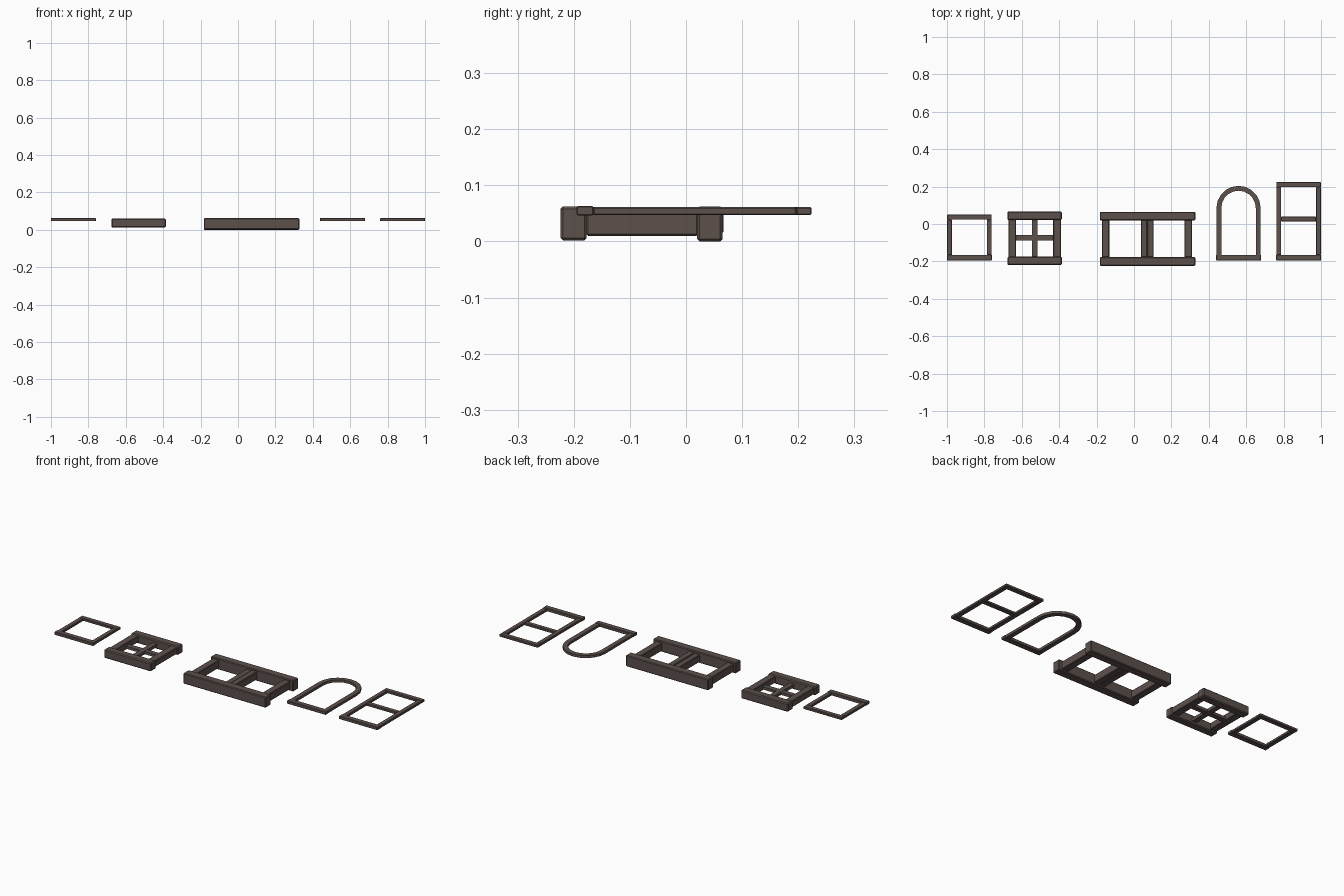
import bpy, bmesh, math

if "Cube" in bpy.data.objects:
    bpy.data.objects.remove(bpy.data.objects["Cube"])

wood = bpy.data.materials.new("dark_brown_wood")
wood.diffuse_color = (0.108, 0.082, 0.073, 1)
wood.use_nodes = True
wood.node_tree.nodes["Principled BSDF"].inputs["Base Color"].default_value = wood.diffuse_color


def finish(bm, name, bevel=0.0):
    bmesh.ops.recalc_face_normals(bm, faces=bm.faces)
    me = bpy.data.meshes.new(name)
    bm.to_mesh(me)
    bm.free()
    me.materials.append(wood)
    ob = bpy.data.objects.new(name, me)
    bpy.context.collection.objects.link(ob)
    if bevel:
        m = ob.modifiers.new("chamfer", "BEVEL")
        m.width = bevel
        m.segments = 1
    return ob


def bars(name, boxes, bevel=0.003):
    """One object made of boxes given as x0, x1, y0, y1, z0, z1."""
    bm = bmesh.new()
    for x0, x1, y0, y1, z0, z1 in boxes:
        vs = bmesh.ops.create_cube(bm, size=1)["verts"]
        for v in vs:
            v.co.x = x1 if v.co.x > 0 else x0
            v.co.y = y1 if v.co.y > 0 else y0
            v.co.z = z1 if v.co.z > 0 else z0
    return finish(bm, name, bevel)


Z0, Z1 = 0.047, 0.061      # thin frames


def thin_frame(name, x0, x1, top, mid=None):
    w, b = 0.027, -0.165
    bars(name + "_stiles", [(x0 + .001, x0 + w, b, top - w, Z0, Z1),
                            (x1 - w, x1 - .001, b, top - w, Z0, Z1)], 0.002)
    rails = [(x0 + .001, x1 - .001, top - w, top, Z0, Z1)]
    if mid is not None:
        rails.append((x0 + w, x1 - w, mid - .013, mid + .013, Z0, Z1 - .001))
    bars(name + "_rails", rails, 0.002)
    bars(name + "_sill", [(x0, x1, -0.195, b, Z0 - .001, Z1 + .002)], 0.002)


thin_frame("square_window", -1.0, -0.76, 0.05)
thin_frame("tall_window", 0.76, 1.0, 0.2235, 0.026)

# arched window: extruded band round the opening, then its sill
cx, cy, ro, ri, seg = 0.559, 0.086, 0.118, 0.092, 10
ang = [math.pi * i / seg for i in range(seg + 1)]
path = [(1, -0.165)] + [(math.cos(a), None, math.sin(a)) for a in ang] + [(-1, -0.165)]
bm = bmesh.new()
rings = []
for p in path:
    ring = []
    for r, z in ((ro, Z0), (ro, Z1), (ri, Z1), (ri, Z0)):
        y = p[1] if p[1] is not None else cy + r * p[2]
        ring.append(bm.verts.new((cx + r * p[0], y, z)))
    rings.append(ring)
for a, b in zip(rings, rings[1:]):
    for k in range(4):
        bm.faces.new((a[k], a[(k + 1) % 4], b[(k + 1) % 4], b[k]))
bm.faces.new(rings[0])
bm.faces.new(rings[-1])
finish(bm, "arched_window_frame")
bars("arched_window_sill", [(cx - .12, cx + .12, -0.195, -0.165, Z0 - .001, Z1 + .002)], 0.002)

# deep four pane window
bars("four_pane_rails", [(-.677, -.386, .022, .067, .012, .06),
                         (-.677, -.386, -.219, -.175, .012, .06)], 0.005)
bars("four_pane_stiles", [(-.672, -.631, -.176, .024, .02, .056),
                          (-.432, -.391, -.176, .024, .02, .056)])
bars("four_pane_bars", [(-.545, -.517, -.176, .024, .025, .042),
                        (-.632, -.431, -.088, -.060, .026, .041)], 0)

# deep wide window
bars("wide_window_rails", [(-.183, .328, .020, .065, 0, .062),
                           (-.183, .328, -.2235, -.177, .002, .062)], 0.004)
bars("wide_window_stiles", [(-.172, -.132, -.178, .022, .010, .054),
                            (.270, .310, -.178, .022, .010, .054)])
bars("wide_window_mullion", [(.037, .071, -.178, .022, .010, .050),
                             (.071, .105, -.178, .022, .010, .054)])
